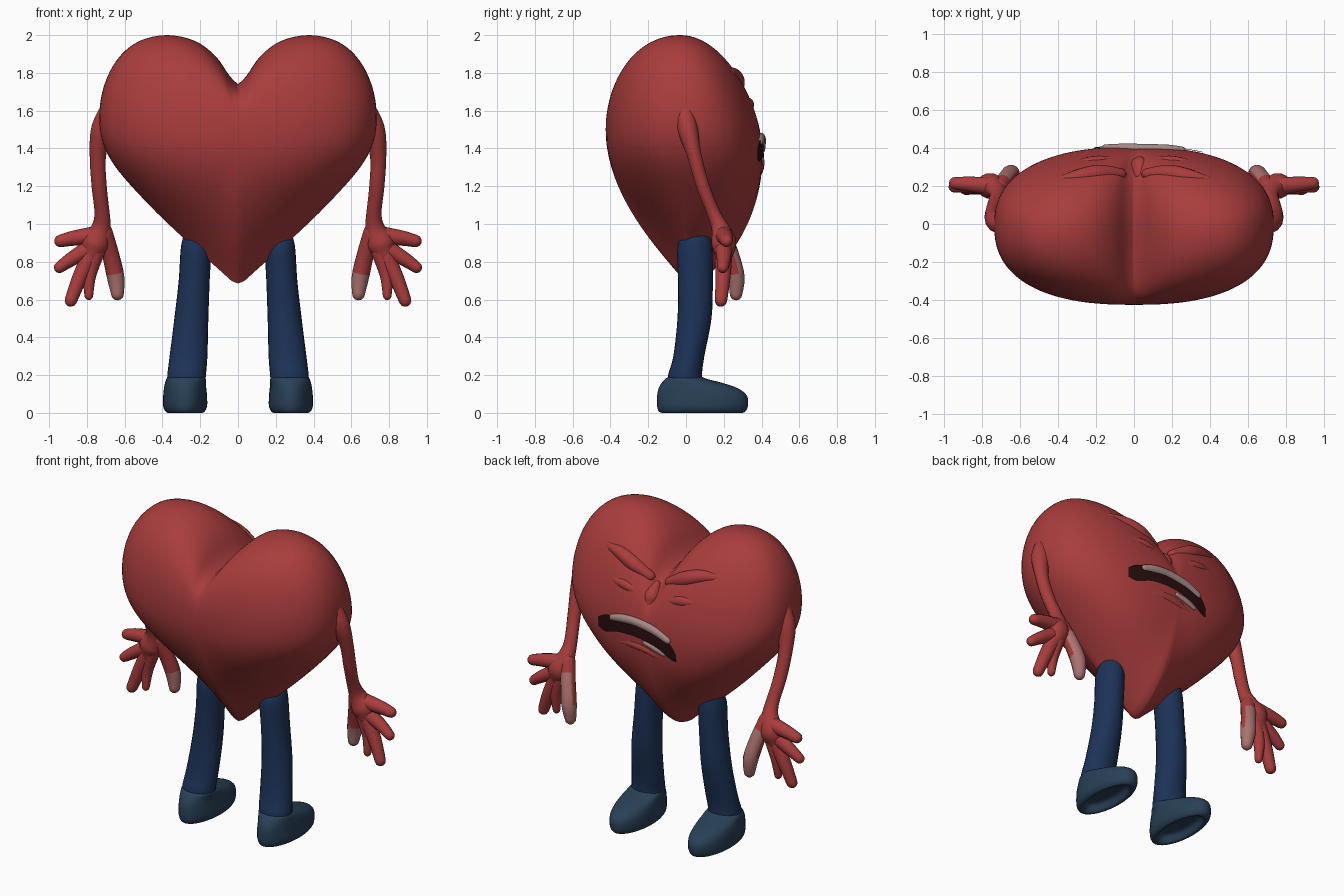
import bpy, bmesh, math
from mathutils import Vector
from mathutils.bvhtree import BVHTree

if "Cube" in bpy.data.objects:
    bpy.data.objects.remove(bpy.data.objects["Cube"])


def material(name, rgb):
    m = bpy.data.materials.new(name)
    m.diffuse_color = (*rgb, 1)
    m.use_nodes = True
    m.node_tree.nodes["Principled BSDF"].inputs["Base Color"].default_value = m.diffuse_color
    return m


RED = material("heart red", (0.40, 0.046, 0.046))
BLUE = material("trouser blue", (0.012, 0.032, 0.095))
SHOE = material("shoe slate", (0.022, 0.052, 0.095))
DARK = material("mouth dark", (0.022, 0.004, 0.004))
PALE = material("tooth pale", (0.38, 0.25, 0.24))
PINK = material("thumb pink", (0.40, 0.17, 0.16))


def smooth_path(pts, n):
    """Catmull-Rom interpolation of tuples of any length."""
    out = []
    for i in range(len(pts) - 1):
        a, b, c, d = pts[max(i - 1, 0)], pts[i], pts[i + 1], pts[min(i + 2, len(pts) - 1)]
        for k in range(n):
            t = k / n
            out.append(tuple(0.5 * (2 * q + (r - p) * t + (2 * p - 5 * q + 4 * r - s) * t * t
                                    + (3 * q - p - 3 * r + s) * t ** 3)
                             for p, q, r, s in zip(a, b, c, d)))
    return out + [tuple(pts[-1])]


def finish(name, bm, *mats):
    bmesh.ops.remove_doubles(bm, verts=bm.verts, dist=1e-5)
    bmesh.ops.recalc_face_normals(bm, faces=bm.faces)
    for f in bm.faces:
        f.smooth = True
    me = bpy.data.meshes.new(name)
    bm.to_mesh(me)
    bm.free()
    for m in mats:
        me.materials.append(m)
    ob = bpy.data.objects.new(name, me)
    bpy.context.collection.objects.link(ob)
    return ob


def skin(bm, rings, closed=True, caps=True):
    """Join rings of points with quads."""
    vs = [[bm.verts.new(p) for p in r] for r in rings]
    n = len(vs[0])
    for a, b in zip(vs, vs[1:]):
        for i in range(n if closed else n - 1):
            j = (i + 1) % n
            bm.faces.new((a[i], a[j], b[j], b[i]))
    if caps:
        bm.faces.new(vs[0])
        bm.faces.new(vs[-1])


def loft(name, sections, mat, side, n=24):
    """Stack of ellipses (z, cx, cy, rx, ry)."""
    bm = bmesh.new()
    rings = [[(side * (cx + rx * math.cos(a)), cy + ry * math.sin(a), z)
              for a in (math.tau * i / n for i in range(n))]
             for z, cx, cy, rx, ry in smooth_path(sections, 4)]
    skin(bm, rings)
    return finish(name, bm, mat)


def tube(name, pts, mats, side=1, flat=1.0, n=14):
    """Round-ended tube through (x, y, z, radius) points; flat squashes it in y."""
    path = smooth_path(pts, 5)
    P = [Vector(p[:3]) for p in path]
    R = [p[3] for p in path]
    t0, t1 = (P[0] - P[1]).normalized(), (P[-1] - P[-2]).normalized()
    ang = [math.radians(d) for d in (30, 60, 85)]
    head = [(P[0] + t0 * R[0] * math.sin(a), R[0] * math.cos(a)) for a in reversed(ang)]
    tail = [(P[-1] + t1 * R[-1] * math.sin(a), R[-1] * math.cos(a)) for a in ang]
    line = head + list(zip(P, R)) + tail
    rings = []
    for i, (c, r) in enumerate(line):
        t = (line[min(i + 1, len(line) - 1)][0] - line[max(i - 1, 0)][0]).normalized()
        u = t.cross(Vector((0, 1, 0))).normalized()
        v = u.cross(t)
        ring = [c + u * r * math.cos(a) + v * r * flat * math.sin(a)
                for a in (math.tau * k / n for k in range(n))]
        rings.append([(side * q.x, q.y, q.z) for q in ring])
    bm = bmesh.new()
    skin(bm, rings)
    return finish(name, bm, *mats)


# Heart body: outline shrunk towards a centre while bulging to front and back
half = [(0, 1.74), (.045, 1.785), (.12, 1.89), (.23, 1.97), (.38, 2.0), (.53, 1.965), (.64, 1.87),
        (.71, 1.73), (.735, 1.57), (.715, 1.43), (.64, 1.29), (.47, 1.10), (.31, .945),
        (.18, .83), (.08, .74), (.035, .7), (0, .685)]
right = smooth_path(half, 4)
outline = right + [(-x, z) for x, z in right[-2:0:-1]]


def body_ring(phi, depth, zc, down):
    """Boxy bulge sideways, rounder upwards; 'down' sets the bulge towards the tip."""
    ring = []
    for x, z in outline:
        dx, dz = x, z - zc
        f = (dx * dx / (dx * dx + dz * dz)) ** (1.5 if dz > 0 else 1)
        a = 2 + .45 * f
        v = .52 if dz > 0 else down
        b = v + (.41 - v) * f
        s, c = math.sin(phi) ** (2 / a), max(math.cos(phi), 0) ** (2 * b)
        # inner rings ease into an ellipse so cleft and tip fade out
        r = math.hypot(dx, dz)
        e = 1 / math.hypot(dx / r / .735, dz / r / (.48 if dz > 0 else zc - .72))
        k = s * (1 + (e / r - 1) * (1 - s) ** 1.2)
        pz = zc + k * dz
        ring.append((k * dx, depth * c - .06 * max(0, pz - 1.5) * s, pz))
    return ring


bm = bmesh.new()
N = 24
front = [body_ring(math.pi / 2 * max(i, .05) / N, -.425, 1.5, 1.1) for i in range(N)]
back = [body_ring(math.pi / 2 * max(i, .05) / N, .405, 1.36, .62) for i in range(N)]
skin(bm, front + [body_ring(math.pi / 2, 0, 1.5, 1)] + back[::-1])
bmesh.ops.recalc_face_normals(bm, faces=bm.faces)
surface = BVHTree.FromBMesh(bm)
finish("heart_body", bm, RED)


def on_face(x, z, lift=0.0):
    hit = surface.ray_cast(Vector((x, 2, z)), Vector((0, -1, 0)))[0]
    return (x, hit.y + lift, z)


# Mouth: frowning patch lying on the face, blunt at the ends
bm = bmesh.new()
mouth = smooth_path([(-.21, 1.295, .025), (-.17, 1.33, .05), (-.08, 1.38, .047), (.06, 1.405, .042),
                     (.2, 1.405, .045), (.3, 1.385, .055), (.36, 1.375, .03)], 5)
skin(bm, [[on_face(x, z + h * k / 4, .007) for k in range(-4, 5)] for x, z, h in mouth],
     closed=False, caps=False)
finish("mouth", bm, DARK)


def face_tube(name, pts, mat, lift=0.0, flat=1.0):
    tube(name, [(*on_face(x, z, lift), r) for x, z, r in pts], [mat], flat=flat)


# Teeth, lower lip, nose and brow ridges follow the face surface
face_tube("upper_teeth", [(-.15, 1.395, .02), (-.05, 1.435, .026), (.08, 1.455, .026),
                          (.18, 1.45, .026), (.25, 1.435, .02)], PALE, .002, .8)
face_tube("lower_teeth", [(-.12, 1.3, .014), (-.06, 1.322, .018), (.01, 1.34, .014)], PALE, 0, .7)
face_tube("lower_lip", [(-.1, 1.26, .02), (.05, 1.3, .03), (.22, 1.295, .02)], RED, -.02)
face_tube("nose", [(.03, 1.65, .03), (.03, 1.6, .05), (.03, 1.56, .035)], RED, -.037)
for s, label in ((1, "right"), (-1, "left")):
    face_tube(label + "_brow", [(s * .07, 1.7, .03), (s * .18, 1.75, .045), (s * .28, 1.785, .042),
                                (s * .38, 1.8, .025)], RED, -.024)
    face_tube(label + "_closed_eye", [(s * .1, 1.61, .02), (s * .2, 1.635, .035),
                                      (s * .32, 1.645, .02)], RED, -.025)

fingers = {
    "upper_finger": [(.76, .2, .94, .048), (.87, .21, .925, .04), (.94, .215, .91, .033)],
    "middle_finger": [(.77, .2, .88, .048), (.88, .2, .815, .038), (.945, .195, .77, .03)],
    "lower_finger": [(.77, .2, .86, .048), (.84, .195, .71, .04), (.885, .185, .595, .033)],
    "inner_finger": [(.75, .2, .86, .048), (.785, .2, .73, .035), (.79, .19, .62, .023)],
}

for s, label in ((1, "right"), (-1, "left")):
    # Arm and palm
    tube(label + "_arm", [(.66, -.01, 1.62, .06), (.718, .01, 1.5, .06), (.742, .045, 1.36, .043),
                          (.735, .09, 1.2, .04), (.72, .145, 1.06, .04), (.725, .18, .98, .052),
                          (.755, .2, .9, .075), (.775, .2, .84, .055)], [RED], s, .9)
    for name, pts in fingers.items():
        tube(label + "_" + name, pts, [RED], s)
    # Thumb: pink on its tip and inner side
    thumb = tube(label + "_thumb", [(.71, .19, .96, .045), (.675, .235, .84, .045),
                                    (.648, .265, .72, .046), (.638, .265, .63, .034)], [RED, PINK], s)
    for p in thumb.data.polygons:
        p.material_index = int(p.center.z < .74 or (p.normal.y > .3 and p.center.z < .9))
    # Leg
    loft(label + "_leg", [(.14, .275, 0, .1, .095), (.2, .272, -.005, .102, .09), (.3, .262, .015, .1, .082),
                          (.5, .247, .045, .09, .09), (.7, .232, .05, .082, .092),
                          (.88, .222, .047, .08, .092), (.95, .222, .06, .06, .065)], BLUE, s)
    # Shoe with hollow sole, toe towards the face side
    loft(label + "_shoe", [(.045, .28, .085, .05, .14), (.035, .28, .085, .065, .165),
                           (.004, .28, .085, .08, .195), (.004, .28, .085, .1, .225),
                           (.035, .28, .087, .116, .24), (.09, .28, .085, .116, .238),
                           (.13, .28, .065, .112, .21), (.16, .278, .03, .108, .158),
                           (.18, .275, 0, .104, .11), (.19, .274, -.003, .09, .09)], SHOE, s, 32)
